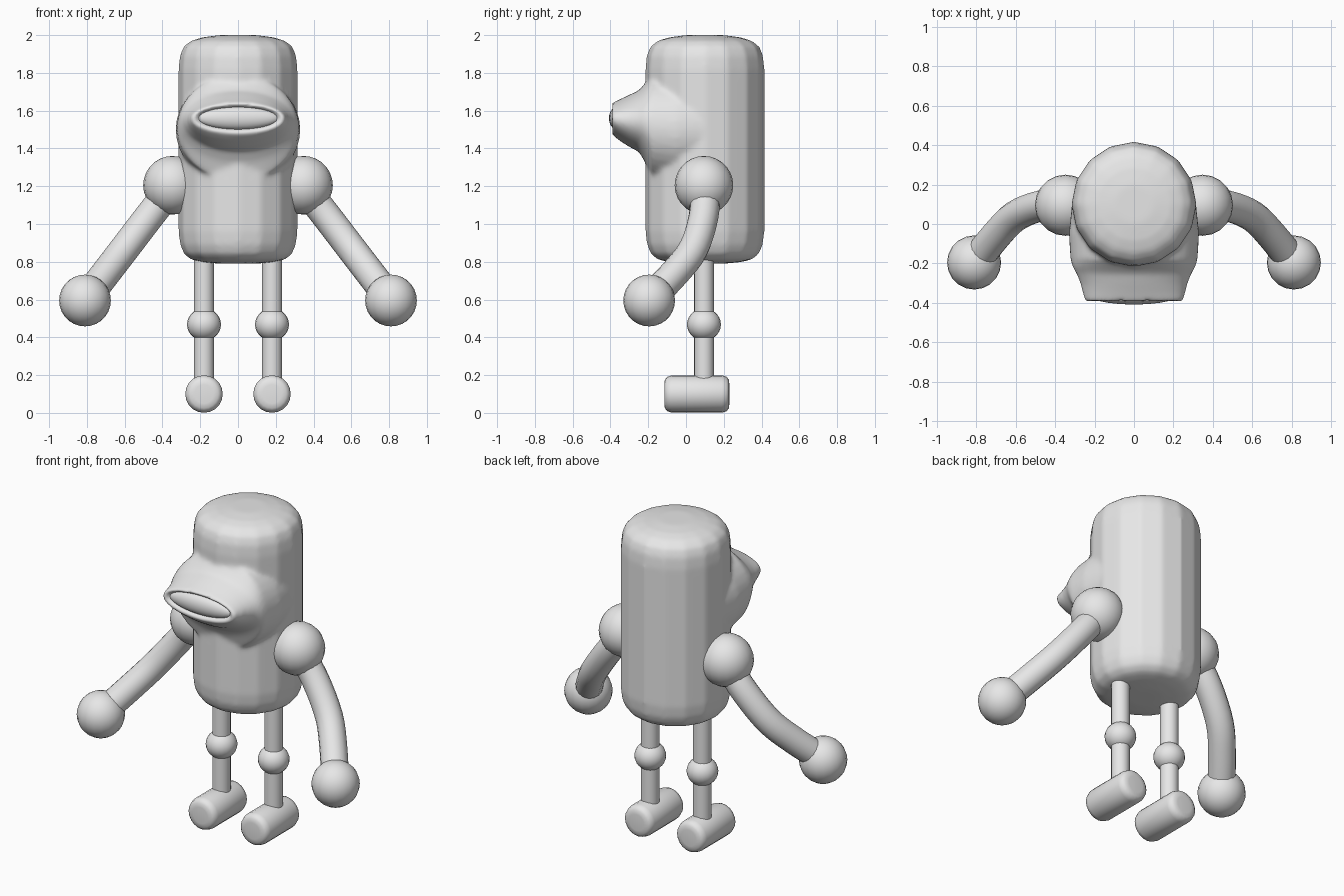
import bpy, bmesh, math
from mathutils import Vector

if "Cube" in bpy.data.objects:
    bpy.data.objects.remove(bpy.data.objects["Cube"])

grey = bpy.data.materials.new("plain_grey")
grey.diffuse_color = (0.8, 0.8, 0.8, 1)
grey.use_nodes = True
grey.node_tree.nodes["Principled BSDF"].inputs["Base Color"].default_value = grey.diffuse_color


def finish(ob, name, angle=60):
    ob.name = name
    ob.data.materials.clear()
    ob.data.materials.append(grey)
    bpy.ops.object.select_all(action='DESELECT')
    ob.select_set(True)
    bpy.context.view_layer.objects.active = ob
    bpy.ops.object.shade_smooth_by_angle(angle=math.radians(angle))
    return ob


def loft(rings, name):
    """Skin a stack of equal-sized point rings and cap both ends."""
    bm = bmesh.new()
    loops = [[bm.verts.new(p) for p in r] for r in rings]
    n = len(loops[0])
    for a, b in zip(loops, loops[1:]):
        for i in range(n):
            j = (i + 1) % n
            bm.faces.new((a[i], a[j], b[j], b[i]))
    bm.faces.new(loops[0][::-1])
    bm.faces.new(loops[-1])
    bmesh.ops.recalc_face_normals(bm, faces=bm.faces)
    me = bpy.data.meshes.new(name)
    bm.to_mesh(me)
    bm.free()
    ob = bpy.data.objects.new(name, me)
    bpy.context.collection.objects.link(ob)
    return ob


def ball(name, pos, size):
    bpy.ops.mesh.primitive_uv_sphere_add(segments=20, ring_count=14, location=pos)
    ob = bpy.context.object
    ob.scale = size
    return finish(ob, name)


def tube(name, pts, radius, sides=16):
    """Round tube through smooth control points."""
    pts = [Vector(p) for p in pts]
    rings = []
    for i, p in enumerate(pts):
        d = (pts[min(i + 1, len(pts) - 1)] - pts[max(i - 1, 0)]).normalized()
        u = d.cross(Vector((0, 1, 0.01))).normalized()
        v = d.cross(u)
        rings.append([p + radius * (math.cos(t) * u + math.sin(t) * v)
                      for t in (2 * math.pi * k / sides for k in range(sides))])
    return finish(loft(rings, name), name)


def curve_points(pts, steps=4):
    """Catmull-Rom interpolation."""
    p = [Vector(q) for q in pts]
    p = [2 * p[0] - p[1]] + p + [2 * p[-1] - p[-2]]
    out = []
    for a, b, c, d in zip(p, p[1:], p[2:], p[3:]):
        for k in range(steps):
            t = k / steps
            out.append(0.5 * (2 * b + (c - a) * t + (2 * a - 5 * b + 4 * c - d) * t * t
                              + (3 * b - a - 3 * c + d) * t ** 3))
    return out + [p[-2]]


# Body: rounded upright barrel
profile = [(0.10, 0.79), (0.19, 0.798), (0.25, 0.812), (0.287, 0.842), (0.307, 0.89),
           (0.316, 0.96), (0.316, 1.82), (0.309, 1.89), (0.29, 1.938), (0.25, 1.97),
           (0.19, 1.988), (0.10, 2.0)]
body = loft([[(r * math.sin(2 * math.pi * k / 16), 0.1 + r * math.cos(2 * math.pi * k / 16), z)
              for k in range(16)] for r, z in profile], "body")

# Snout: stack of ellipses along y (y, centre z, half width, half height)
sections = [(-0.345, 1.56, 0.19, 0.045), (-0.385, 1.56, 0.222, 0.064),
            (-0.397, 1.56, 0.238, 0.074), (-0.388, 1.557, 0.25, 0.086),
            (-0.35, 1.55, 0.26, 0.11), (-0.30, 1.546, 0.272, 0.138),
            (-0.25, 1.545, 0.292, 0.162), (-0.215, 1.535, 0.312, 0.21),
            (-0.18, 1.51, 0.322, 0.28), (-0.05, 1.5, 0.33, 0.30), (0.1, 1.5, 0.315, 0.30)]
snout = loft([[(a * math.cos(2 * math.pi * k / 40), y, z + b * math.sin(2 * math.pi * k / 40))
               for k in range(40)] for y, z, a, b in sections], "snout")

# Fuse snout into body with a soft blend
bpy.ops.object.select_all(action='DESELECT')
snout.select_set(True)
body.select_set(True)
bpy.context.view_layer.objects.active = body
bpy.ops.object.join()
remesh = body.modifiers.new("fuse", 'REMESH')
remesh.mode = 'VOXEL'
remesh.voxel_size = 0.013
remesh.use_smooth_shade = True
soften = body.modifiers.new("soften", 'SMOOTH')
soften.factor = 0.5
soften.iterations = 8
bpy.ops.object.modifier_apply(modifier="fuse")
bpy.ops.object.modifier_apply(modifier="soften")
finish(body, "body", 75)

# Mouth filling the lip ring
ball("mouth", (0, -0.365, 1.56), (0.215, 0.043, 0.06))

for side, s in (("right", 1), ("left", -1)):
    # Arm
    ball(side + "_shoulder", (s * 0.347, 0.095, 1.205), (0.155,) * 3)
    tube(side + "_arm", curve_points([(s * 0.36, 0.1, 1.18), (s * 0.47, 0.093, 1.04),
         (s * 0.6, 0.04, 0.87), (s * 0.7, -0.06, 0.74), (s * 0.8, -0.185, 0.61)]), 0.079)
    ball(side + "_hand", (s * 0.81, -0.195, 0.595), (0.137,) * 3)
    # Leg
    tube(side + "_leg", [(s * 0.18, 0.095, 0.14), (s * 0.18, 0.095, 0.84)], 0.053)
    ball(side + "_knee", (s * 0.18, 0.095, 0.468), (0.09, 0.09, 0.085))
    # Foot: lying cylinder with rounded rims
    foot = [(-0.115, 0.05), (-0.112, 0.075), (-0.10, 0.091), (-0.075, 0.099), (0.19, 0.099),
            (0.215, 0.091), (0.227, 0.075), (0.23, 0.05)]
    finish(loft([[(s * 0.18 + r * math.cos(2 * math.pi * k / 20), y,
                   0.1 + r * math.sin(2 * math.pi * k / 20)) for k in range(20)]
                 for y, r in foot], "foot"), side + "_foot")
